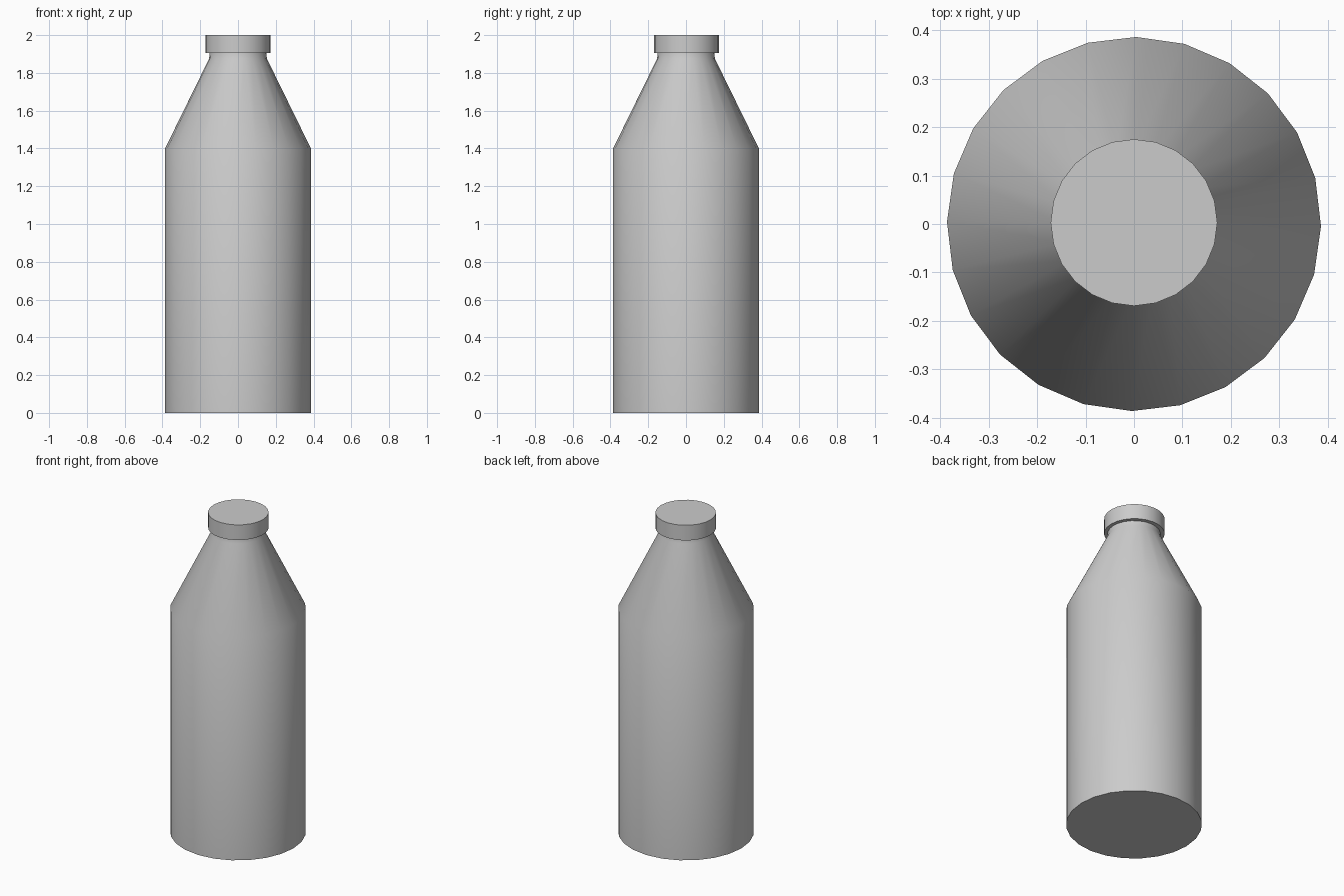
import bpy, bmesh, math

cube = bpy.data.objects.get("Cube")
if cube:
    bpy.data.objects.remove(cube, do_unlink=True)

SIDES = 24

# Single plain grey
grey = bpy.data.materials.new("plain_grey")
grey.use_nodes = True
colour = (0.6, 0.6, 0.6, 1.0)
grey.diffuse_color = colour
bsdf = next(n for n in grey.node_tree.nodes if n.type == 'BSDF_PRINCIPLED')
bsdf.inputs["Base Color"].default_value = colour


def lathe(name, profile, turn=0.0, centre_y=0.0):
    """Revolve (radius, height) points into a closed solid with flat ends."""
    bm = bmesh.new()
    rings = []
    for r, z in profile:
        angles = [math.radians(turn) + 2 * math.pi * i / SIDES for i in range(SIDES)]
        rings.append([bm.verts.new((r * math.cos(a), centre_y + r * math.sin(a), z))
                      for a in angles])
    for low, high in zip(rings, rings[1:]):
        for i in range(SIDES):
            j = (i + 1) % SIDES
            bm.faces.new((low[i], low[j], high[j], high[i]))
    bm.faces.new(rings[0][::-1])
    bm.faces.new(rings[-1])
    mesh = bpy.data.meshes.new(name)
    bm.to_mesh(mesh)
    bm.free()
    mesh.materials.append(grey)
    obj = bpy.data.objects.new(name, mesh)
    bpy.context.collection.objects.link(obj)
    bpy.ops.object.select_all(action='DESELECT')
    obj.select_set(True)
    bpy.context.view_layer.objects.active = obj
    bpy.ops.object.shade_smooth_by_angle(angle=math.radians(30))
    return obj


# Bottle: straight wall, sloping shoulder, short neck
lathe("bottle_body", [(0.386, 0.0), (0.386, 1.4), (0.153, 1.875), (0.15, 1.91)], turn=-0.7)

# Flat cap overhanging the neck
lathe("bottle_cap", [(0.172, 1.905), (0.172, 2.0)], centre_y=0.003)
